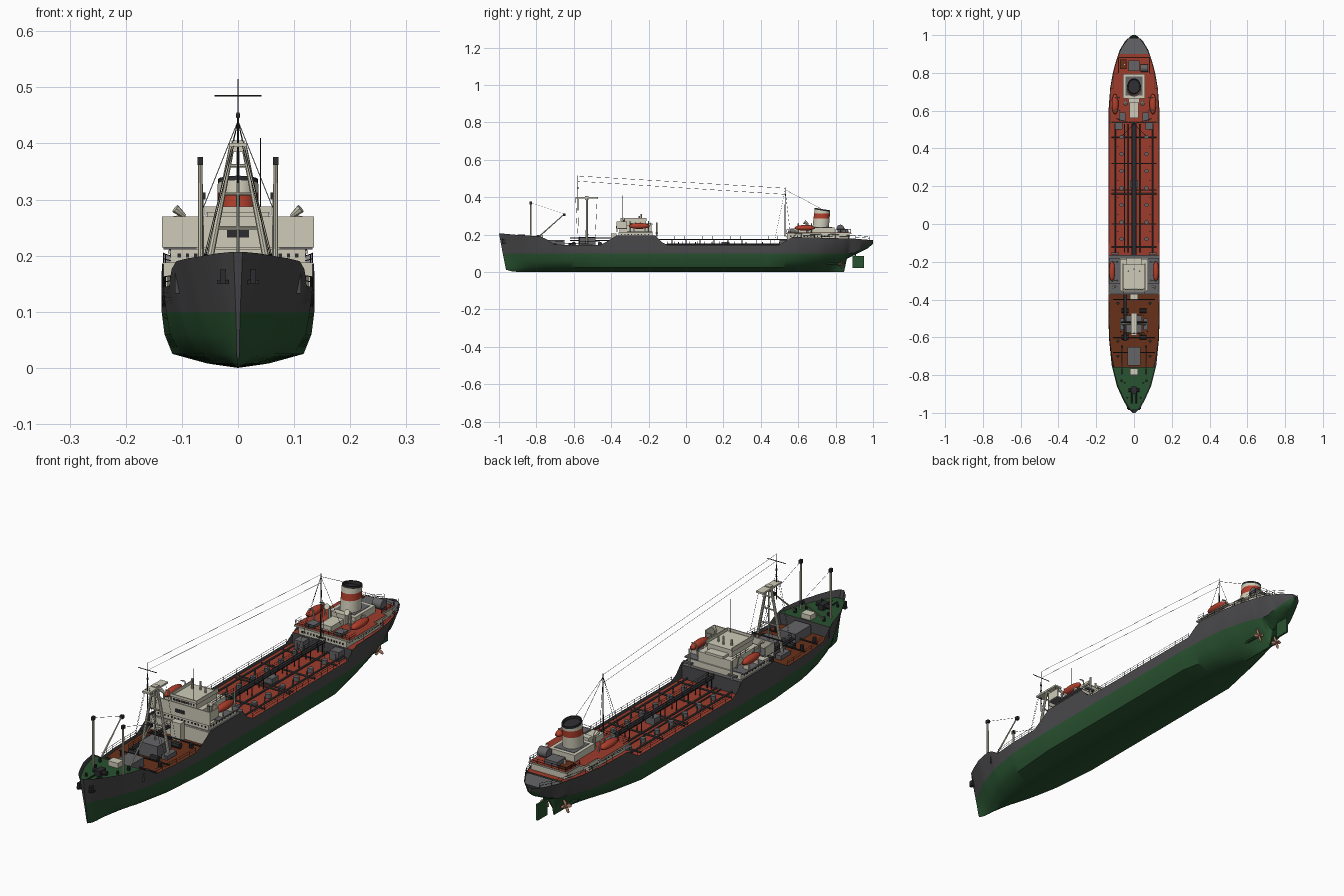
import bpy, bmesh, math
from mathutils import Matrix, Vector

COL = dict(hull_grey=(.068, .066, .07), hull_green=(.022, .085, .03), deck_red=(.34, .045, .025),
           deck_brown=(.14, .03, .01), cream=(.62, .60, .48), boat_orange=(.44, .05, .025),
           slate=(.13, .13, .14), black=(.025, .025, .028), copper=(.5, .23, .15))
MAT = {}
for k, c in COL.items():
    MAT[k] = bpy.data.materials.new(k)
    MAT[k].diffuse_color = (*c, 1)


class Part:
    """Collects primitives into one named object."""
    def __init__(self, name, *mats):
        self.name, self.mats, self.bm = name, mats, bmesh.new()

    def box(self, x0, x1, y0, y1, z0, z1):
        m = Matrix.Translation(((x0+x1)/2, (y0+y1)/2, (z0+z1)/2)) @ Matrix.Diagonal((x1-x0, y1-y0, z1-z0, 1))
        bmesh.ops.create_cube(self.bm, size=1, matrix=m)
        return self

    def pair(self, x0, x1, *r):
        return self.box(x0, x1, *r).box(-x1, -x0, *r)

    def tube(self, p, q, r, r2=None, n=8):
        p, q = Vector(p), Vector(q)
        d = q - p
        m = Matrix.Translation((p+q)/2) @ d.to_track_quat('Z', 'Y').to_matrix().to_4x4()
        bmesh.ops.create_cone(self.bm, cap_ends=True, segments=n, radius1=r,
                              radius2=r if r2 is None else r2, depth=d.length, matrix=m)
        return self

    def tubes(self, p, q, r, r2=None, n=8):
        for s in (1, -1):
            self.tube((s*p[0], *p[1:]), (s*q[0], *q[1:]), r, r2, n)
        return self

    def ball(self, c, s, rot=0):
        m = Matrix.Translation(c) @ Matrix.Rotation(rot, 4, 'Y') @ Matrix.Diagonal((*s, 1))
        bmesh.ops.create_uvsphere(self.bm, u_segments=14, v_segments=10, radius=1, matrix=m)
        return self

    def rail(self, pts, h=.018, r=.0008):
        for a, b in zip(pts, pts[1:]):
            for k in (.5, 1):
                self.tube((a[0], a[1], a[2]+h*k), (b[0], b[1], b[2]+h*k), r, n=4)
        for a in pts:
            self.tube(a, (a[0], a[1], a[2]+h), r, n=4)
        return self

    def done(self, angle=35):
        me = bpy.data.meshes.new(self.name)
        self.bm.to_mesh(me)
        self.bm.free()
        for m in self.mats:
            me.materials.append(MAT[m])
        me.polygons.foreach_set('use_smooth', [True]*len(me.polygons))
        me.set_sharp_from_angle(angle=math.radians(angle))
        ob = bpy.data.objects.new(self.name, me)
        bpy.context.collection.objects.link(ob)
        return ob


# Hull stations: y, keel height, half breadths from bilge to waterline, half breadth at the top
ST = [(-1, .012, .002, .003, .003, .004, .008), (-.97, .004, .004, .008, .013, .017, .036),
      (-.93, 0, .008, .017, .028, .037, .058), (-.86, 0, .018, .04, .058, .068, .09),
      (-.75, 0, .035, .07, .092, .102, .118), (-.6, 0, .048, .1, .121, .128, .133),
      (-.4, 0, .055, .117, .131, .136, .136), (.45, 0, .055, .117, .131, .136, .136),
      (.6, 0, .04, .085, .115, .13, .135), (.72, 0, .015, .045, .085, .115, .126),
      (.8, 0, .004, .012, .045, .092, .112), (.845, 0, .003, .005, .022, .075, .1),
      (.86, .07, .004, .014, .035, .062, .096), (.92, .1, .012, .022, .036, .05, .076),
      (.97, .125, .008, .015, .024, .03, .046), (1, .15, .002, .003, .004, .005, .01)]
SHEER = [(-1, .207), (-.9, .198), (-.78, .19), (-.74, .172), (-.7, .146), (-.46, .143), (-.42, .165), (-.37, .196),
         (-.165, .196), (-.13, .16), (-.1, .145), (.5, .145), (.53, .165), (.57, .187), (.9, .178), (1, .17)]


def lerp(tab, y):
    y = min(max(y, tab[0][0]), tab[-1][0])
    for a, b in zip(tab, tab[1:]):
        if y <= b[0]:
            t = (y-a[0])/(b[0]-a[0])
            return [u+(v-u)*t for u, v in zip(a[1:], b[1:])]


def section(y):
    zk, *b = lerp(ST, y)
    wl, top = max(.1, zk+.012), lerp(SHEER, y)[0]
    zs = [zk+(wl-zk)*f for f in (0, .08, .25, .6, 1)] + [top]
    return list(zip([0]+b, zs))


def half(y, z):
    (b0, z0), (b1, z1) = section(y)[-2:]
    return b0+(b1-b0)*min(1, max(0, (z-z0)/(z1-z0)))


hull = Part('hull', 'hull_grey', 'hull_green')
ys = sorted({round(-1+.02*i, 3) for i in range(101)} | {s[0] for s in ST} | {s[0] for s in SHEER})
rows = []
for y in ys:
    sec = section(y)
    full = [(-x, z) for x, z in sec[:0:-1]] + sec
    rows.append([hull.bm.verts.new((x, y+.04*(1-z/.2)*max(0, (-.7-y)/.3) if z < .2 else y, z)) for x, z in full])
for a, b in zip(rows, rows[1:]):
    for i in range(len(a)-1):
        f = hull.bm.faces.new((a[i], b[i], b[i+1], a[i+1]))
        f.material_index = 1 if 0 < i < len(a)-2 else 0
for r in (rows[0], rows[-1]):
    hull.bm.faces.new(r)
bmesh.ops.recalc_face_normals(hull.bm, faces=hull.bm.faces)
hull.done(40)


# Decks: strips following the hull sides, with a bulkhead at each end
def deck(name, mat, y0, y1, z, n=24):
    p = Part(name, mat)
    rs = []
    for i in range(n+1):
        y = y0+(y1-y0)*i/n
        w = max(.002, half(y, z)-.002)
        rs.append([p.bm.verts.new((s*w, y, z)) for s in (-1, 1)])
    for a, b in zip(rs, rs[1:]):
        p.bm.faces.new((a[0], a[1], b[1], b[0]))
    p.done()


def bulkhead(name, mat, y, z0, z1):
    w = half(y, z1)-.003
    Part(name, mat).box(-w, w, y-.002, y+.002, z0, z1).done()


deck('forecastle_deck', 'hull_green', -.985, -.76, .178)
deck('fore_deck', 'deck_brown', -.76, -.37, .133)
deck('bridge_deck', 'slate', -.37, -.165, .188)
deck('main_deck', 'deck_red', -.165, .54, .133)
deck('poop_deck', 'deck_red', .54, .9, .176)
deck('stern_deck', 'slate', .9, .985, .172)
bulkhead('forecastle_bulkhead', 'hull_grey', -.76, .133, .178)
bulkhead('bridge_front_bulkhead', 'cream', -.37, .133, .188)
bulkhead('bridge_back_bulkhead', 'hull_grey', -.165, .133, .188)
bulkhead('poop_bulkhead', 'hull_grey', .54, .133, .176)

# Stern gear
Part('rudder', 'hull_green').box(-.004, .004, .89, .953, .02, .085).tube((0, .905, .08), (0, .905, .13), .005).done()
Part('propeller_shafts', 'hull_green').tubes((.045, .66, .045), (.045, .825, .042), .006).done()
prop = Part('propellers', 'copper').tubes((.045, .815, .042), (.045, .848, .042), .007, .003)
for s in (1, -1):
    for k in range(4):
        a = k*math.pi/2+.4
        prop.ball((s*.045+.014*math.sin(a), .83, .042+.014*math.cos(a)), (.007, .003, .013), a)
prop.done()

# Bow gear
Part('anchors', 'black').pair(.022, .032, -.985, -.965, .15, .175).pair(.017, .037, -.98, -.965, .15, .157).done()
wind = Part('windlass', 'black').tube((-.03, -.88, .19), (.03, -.88, .19), .009)
wind.box(-.012, .012, -.9, -.86, .178, .2).tubes((.012, -.88, .18), (.012, -.95, .18), .003)
wind.tubes((.05, -.84, .178), (.05, -.84, .19), .005).tubes((.035, -.92, .178), (.035, -.92, .19), .005).done()
Part('forecastle_hatch', 'cream').box(-.022, .022, -.8, -.765, .178, .198).done()
Part('fore_hatch', 'slate').box(-.035, .035, -.75, -.65, .133, .17).done()

# Kingposts and cargo booms
kp = Part('kingposts', 'cream').tubes((.067, -.83, .175), (.067, -.83, .372), .0048, .004)
kp.tubes((.064, -.785, .19), (.064, -.65, .31), .0035, .0025).done()
Part('kingpost_caps', 'black').pair(.062, .072, -.837, -.823, .362, .376).tubes(
    (.064, -.79, .17), (.064, -.79, .195), .006).pair(.058, .07, -.657, -.643, .3, .313).tubes(
    (.067, -.83, .37), (.064, -.65, .31), .0006, n=4).done()

# Two-legged signal mast
mast = Part('fore_mast', 'cream').tubes((.062, -.53, .133), (.01, -.53, .4), .0065, .005)
mast.box(-.016, .016, -.59, -.47, .394, .401).box(-.012, .012, -.54, -.52, .385, .405)
for z in (.25, .31, .36):
    x = .062-.052*(z-.133)/.267
    mast.tube((-x, -.53, z), (x, -.53, z), .003)
mast.tube((0, -.53, .18), (0, -.53, .4), .003).done()
Part('mast_house', 'slate').box(-.042, .042, -.575, -.485, .133, .185).pair(.05, .075, -.56, -.5, .133, .15).done()
Part('mast_winches', 'black').tubes((.03, -.6, .15), (.065, -.6, .15), .012).tubes(
    (.03, -.46, .15), (.065, -.46, .15), .012).tube((-.07, -.52, .2), (.07, -.52, .2), .003).done()
rig = Part('topmast_and_rigging', 'black').tube((0, -.578, .33), (0, -.578, .515), .002, .001)
rig.tube((-.042, -.578, .485), (.042, -.578, .485), .0015).ball((0, -.578, .45), (.004, .004, .006))
for z0, z1 in ((.513, .448), (.485, .415)):
    rig.tube((0, -.578, z0), (0, .53, z1), .0007, n=4)
rig.tubes((.008, -.59, .395), (.06, -.58, .19), .0007, n=4).tubes((.008, -.475, .395), (.06, -.485, .19), .0007, n=4)
rig.tubes((.0, -.578, .44), (.075, -.57, .14), .0006, n=4)
# Aft pole mast with stays
rig.tube((0, .53, .19), (0, .53, .452), .003, .0015).tubes((0, .53, .44), (.1, .56, .19), .0007, n=4)
rig.tubes((0, .53, .44), (.06, .47, .15), .0007, n=4).tube((0, .53, .44), (0, .72, .34), .0007, n=4)
rig.tube((.04, -.34, .27), (.04, -.34, .41), .001, n=4).done()

# Bridge superstructure
br = Part('bridge_house', 'cream').box(-.12, .12, -.36, -.18, .188, .212).box(-.075, .075, -.355, -.185, .212, .25)
br.box(-.135, .135, -.372, -.367, .215, .27).pair(.131, .135, -.372, -.315, .235, .27)
br.box(-.055, .055, -.345, -.215, .25, .277).box(-.06, .06, -.35, -.346, .277, .288).pair(
    .056, .06, -.35, -.21, .272, .288).box(-.022, .022, -.4, -.372, .133, .205).box(-.04, .04, -.215, -.18, .25, .26)
br.tubes((.095, -.157, .19), (.095, -.157, .265), .004).tubes((.1, -.33, .235), (.1, -.33, .272), .004).done()
Part('bridge_wing_decks', 'slate').pair(.055, .133, -.367, -.315, .23, .236).pair(
    .075, .133, -.315, -.18, .211, .216).pair(.08, .12, -.162, -.15, .205, .212).done()
vents = Part('bridge_vents', 'cream')
for s in (1, -1):
    vents.tube((s*.095, -.33, .27), (s*.112, -.335, .284), .004, .008)
    for y in (-.3, -.2):
        vents.tube((s*.085, y, .212), (s*.098, y, .27), .0025).tube((s*.098, y, .27), (s*.115, y, .268), .0025)
vents.tube((0, -.24, .277), (0, -.24, .31), .004).tubes((.03, -.25, .277), (.03, -.25, .3), .004).done()
win = Part('windows', 'black')
for i in range(-4, 5):
    win.box(i*.011-.0035, i*.011+.0035, -.3465, -.344, .262, .27)
for i in range(-7, 8):
    win.box(i*.015-.003, i*.015+.003, -.3612, -.359, .197, .204).box(i*.013-.003, i*.013+.003, .5385, .541, .185, .192)
for i in range(9):
    y = -.345+i*.018
    win.pair(.119, .1212, y-.003, y+.003, .197, .204)
for i in range(12):
    y = .56+i*.018
    win.pair(.1065, .1087, y-.003, y+.003, .188, .195)
win.box(-.02, .02, -.3735, -.371, .232, .246).done()

# Lifeboats with keels and davits
boats = Part('lifeboats', 'boat_orange')
davits = Part('boat_davits', 'cream')
for s in (1, -1):
    boats.ball((s*.116, -.25, .246), (.016, .056, .016)).ball((s*.1, .635, .236), (.018, .055, .015))
    for y in (.6, .67):
        davits.tube((s*.078, y, .21), (s*.085, y, .258), .003).tube((s*.085, y, .258), (s*.102, y, .255), .003)
    for y in (-.28, -.22):
        davits.box(s*.116-.013, s*.116+.013, y-.004, y+.004, .215, .235)
boats.done()
davits.done()

# Aft superstructure, funnel casing and deck gear
af = Part('aft_house', 'cream').box(-.108, .108, .54, .77, .176, .204).box(-.082, .082, .77, .875, .176, .204)
af.box(-.125, .125, .535, .72, .204, .209).box(-.108, .108, .72, .8, .204, .209).box(-.085, .085, .8, .885, .204, .209)
af.box(-.058, .058, .665, .795, .21, .238).box(-.025, .025, .56, .665, .21, .232).box(-.03, .03, .64, .665, .21, .25)
af.tubes((.045, .65, .21), (.045, .65, .262), .006).tubes((.045, .65, .258), (.045, .632, .268), .006, .012)
af.tube((-.05, .845, .21), (-.05, .845, .235), .006).done()
Part('aft_boat_deck', 'deck_red').box(-.122, .122, .54, .72, .209, .2105).box(-.105, .105, .72, .8, .209, .2105).box(
    -.082, .082, .8, .882, .209, .2105).done()
Part('aft_lockers', 'slate').pair(.045, .08, .545, .59, .2105, .222).box(-.028, .028, .81, .865, .2105, .228).tube(
    (.035, .825, .233), (.075, .825, .233), .02, n=16).box(-.045, .045, .68, .78, .238, .2395).done()
Part('tan_locker', 'deck_brown').box(-.075, -.04, .82, .87, .2105, .222).done()
fun = Part('funnel', 'cream', 'boat_orange', 'black')
rings = []
for z, k in ((.238, 1), (.285, .98), (.312, .96), (.328, .95), (.336, .94), (.336, .82), (.325, .8)):
    rake = .1*(z-.238)
    rings.append([fun.bm.verts.new((.038*k*math.cos(a), .72+rake+.044*k*math.sin(a), z-(z > .32)*.15*.044*math.sin(a)))
                  for a in (i*math.tau/24 for i in range(24))])
for j, (a, b) in enumerate(zip(rings, rings[1:])):
    for i in range(24):
        fun.bm.faces.new((a[i], a[(i+1) % 24], b[(i+1) % 24], b[i])).material_index = (0, 1, 0, 2, 2, 2)[j]
fun.bm.faces.new(rings[-1]).material_index = 2
fun.done()

# Catwalk, cargo pipes, valves and tank hatches
cat = Part('catwalk', 'black').box(-.012, .012, -.165, .54, .172, .176).box(-.055, -.037, -.62, -.37, .166, .17)
for s in (1, -1):
    cat.rail([(s*.012, -.16+.05*i, .176) for i in range(15)], .016)
    cat.rail([(-.046+s*.009, -.62+.05*i, .17) for i in range(6)], .016)
for i in range(10):
    cat.tubes((.01, -.15+.075*i, .133), (.01, -.15+.075*i, .173), .002, n=5)
cat.done()
pipes = Part('cargo_pipes', 'hull_grey').tubes((.1, -.15, .146), (.1, .53, .146), .004)
pipes.tubes((.03, -.15, .142), (.03, .53, .142), .004).tube((-.05, -.15, .142), (-.05, .53, .142), .003)
for y in (-.12, .0, .16, .18, .32, .46):
    pipes.tube((-.12, y, .14), (.12, y, .14), .0035)
pipes.done()
lids = Part('tank_hatches', 'slate')
for i in range(7):
    y = -.08+.09*i
    lids.tubes((.066, y, .133), (.066, y, .15), .011, n=12).tubes((.085, y+.04, .133), (.085, y+.04, .16), .003)
lids.box(-.02, .02, .19, .23, .133, .16).pair(.06, .1, .5, .54, .133, .17).done()
fv = Part('fore_deck_fittings', 'black')
for y in (-.42, -.62, -.7):
    fv.tubes((.085, y, .133), (.085, y, .152), .008).tube((-.11, y+.02, .14), (.11, y+.02, .14), .003)
fv.done()

# Railings along the hull edge, boat decks and bridge
rails = Part('railings', 'black')
for s in (1, -1):
    for y0, y1, n in ((-.7, -.46, 7), (-.1, .5, 16), (.58, .98, 12)):
        rails.rail([(s*(half(y, 9)-.002), y, lerp(SHEER, y)[0]) for y in (y0+(y1-y0)*i/(n-1) for i in range(n))])
    rails.rail([(s*.122, .54, .21), (s*.122, .58, .21)]).rail([(s*.084, .8+.027*i, .21) for i in range(4)])
    rails.rail([(s*.074, -.3+.028*i, .25) for i in range(5)], .015)
rails.rail([(-.12+.03*i, .538, .21) for i in range(9)]).rail([(-.08+.032*i, .882, .21) for i in range(6)])
rails.done()
